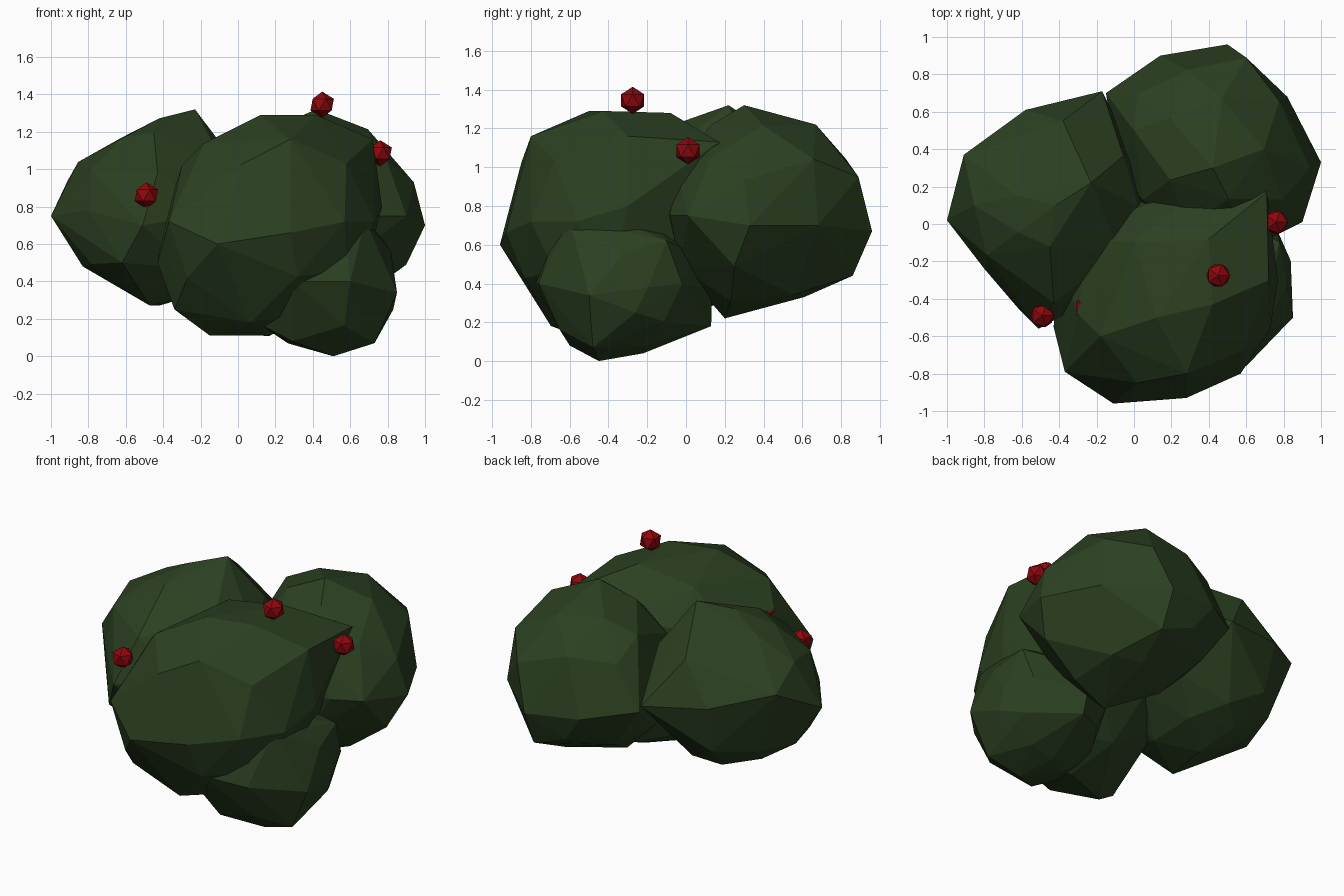
import bpy
import bmesh
import math
from mathutils import Vector

cube = bpy.data.objects.get("Cube")
if cube:
    bpy.data.objects.remove(cube, do_unlink=True)


def make_material(name, colour):
    material = bpy.data.materials.new(name)
    material.diffuse_color = colour
    material.use_nodes = True
    shader = material.node_tree.nodes["Principled BSDF"]
    shader.inputs["Base Color"].default_value = colour
    return material


leaf_green = make_material("leaf green", (0.024, 0.051, 0.015, 1))
berry_red = make_material("berry red", (0.27, 0.002, 0.004, 1))


def add_object(name, mesh_data, centre, material):
    mesh = bpy.data.meshes.new(name)
    mesh_data.to_mesh(mesh)
    mesh_data.free()
    mesh.materials.append(material)
    item = bpy.data.objects.new(name, mesh)
    item.location = centre
    bpy.context.collection.objects.link(item)


def make_clump(name, centre, size, corners):
    """Faceted ellipsoid whose surface is drawn out to the given corners."""
    centre, size = Vector(centre), Vector(size)
    pulls = [Vector(corner) - centre for corner in corners]
    bm = bmesh.new()
    bmesh.ops.create_icosphere(bm, subdivisions=2, radius=1)

    # Blend the radius smoothly towards the corners around each direction
    for vertex in list(bm.verts):
        direction = vertex.co.normalized()
        angles = [direction.angle(pull) for pull in pulls]
        if min(angles) < 0.36:
            bm.verts.remove(vertex)
            continue
        base = 1 / Vector([d / s for d, s in zip(direction, size)]).length
        total, weight_sum = base * 0.3, 0.3
        for pull, angle in zip(pulls, angles):
            weight = math.exp(-(angle / 0.4) ** 2)
            total += weight * pull.length
            weight_sum += weight
        vertex.co = direction * total / weight_sum * 0.98

    # Wrap the corners and the remaining vertices in one faceted skin
    for pull in pulls:
        bm.verts.new(pull)
    bmesh.ops.delete(bm, geom=bm.edges[:], context='EDGES_FACES')
    hull = bmesh.ops.convex_hull(bm, input=bm.verts[:])
    loose = {v for v in hull["geom_interior"] + hull["geom_unused"]
             if isinstance(v, bmesh.types.BMVert)}
    bmesh.ops.delete(bm, geom=list(loose), context='VERTS')
    bmesh.ops.recalc_face_normals(bm, faces=bm.faces[:])
    add_object(name, bm, centre, leaf_green)


# Large clump at the front
make_clump("front_clump", (0.17, -0.38, 0.72), (0.6, 0.56, 0.57), [
    (-0.11, -0.96, 0.6), (0.28, -0.93, 0.66), (-0.37, -0.79, 0.72),
    (-0.43, -0.55, 0.5), (-0.3, -0.48, 1.02), (0.12, -0.5, 1.29),
    (0.42, -0.43, 1.29), (0.4, -0.08, 1.28), (0.71, 0.17, 1.13),
    (0.72, -0.3, 1.16), (0.28, -0.8, 1.16), (0.57, -0.8, 0.72),
    (0.77, -0.3, 0.8), (-0.15, -0.5, 0.11), (-0.34, -0.6, 0.25),
    (-0.27, -0.78, 0.42), (0, -0.1, 1.22), (-0.18, -0.6, 1.14)])

# Clump on the model's right side
make_clump("right_clump", (-0.42, 0.1, 0.77), (0.5, 0.56, 0.48), [
    (-1, 0.02, 0.75), (-0.91, 0.37, 0.94), (-0.58, 0.61, 0.85),
    (-0.17, 0.71, 0.8), (-0.23, 0.22, 1.32), (-0.62, 0.15, 1.17),
    (-0.51, -0.56, 0.7), (-0.62, -0.45, 0.5), (-0.47, -0.2, 0.27),
    (-0.83, 0.05, 0.48), (-0.43, -0.42, 0.98), (-0.38, 0.55, 1.1),
    (-0.8, -0.24, 0.78), (-0.69, 0.2, 0.4), (-0.36, 0.45, 0.43),
    (-0.45, -0.12, 1.2)])

# Clump at the back on the model's left side
make_clump("back_clump", (0.42, 0.4, 0.77), (0.52, 0.52, 0.52), [
    (0.5, 0.96, 0.67), (0.14, 0.9, 0.7), (0.82, 0.68, 0.7),
    (1, 0.33, 0.7), (0.9, 0.01, 0.75), (0.42, 0.3, 1.32),
    (0.47, 0.67, 1.22), (0.94, 0.3, 0.93), (0.5, 0.86, 0.44),
    (0.4, 0.2, 0.22), (0.9, 0.25, 0.49), (-0.15, 0.7, 0.75),
    (0.45, 0.61, 0.33), (0.72, -0.08, 0.75), (0.6, 0.89, 0.95),
    (0, 0.5, 1.14)])

# Low clump under the front
make_clump("low_clump", (0.46, -0.32, 0.38), (0.38, 0.43, 0.34), [
    (0.51, -0.45, 0), (0.68, -0.6, 0.73), (0.85, -0.5, 0.34),
    (0.73, -0.48, 0.07), (0.29, -0.6, 0.08), (0.1, -0.55, 0.18),
    (0.5, 0.13, 0.18), (0.78, -0.1, 0.62), (0.6, -0.76, 0.4),
    (0.76, -0.02, 0.4), (0.45, -0.22, 0.04), (0.29, -0.78, 0.4),
    (0.83, -0.26, 0.25)])

# Berries
for number, place in enumerate([
        (0.45, -0.275, 1.345), (0.76, 0.01, 1.085),
        (-0.49, -0.49, 0.86), (-0.255, -0.45, 0.975)], 1):
    ball = bmesh.new()
    bmesh.ops.create_icosphere(ball, subdivisions=1, radius=0.07)
    add_object(f"berry_{number}", ball, place, berry_red)
